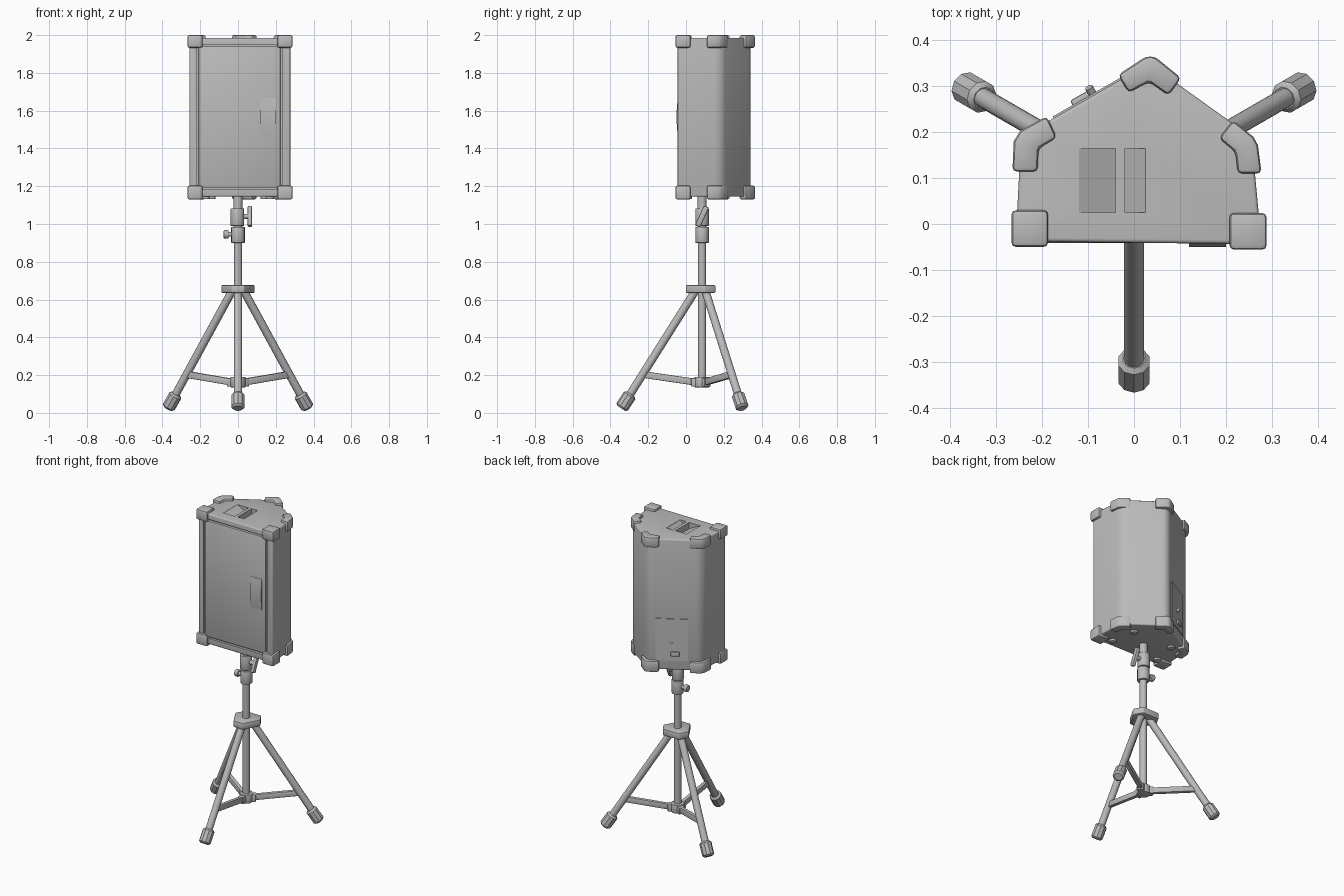
import bpy, bmesh, math
from mathutils import Vector, Matrix

old = bpy.data.objects.get("Cube")
if old:
    bpy.data.objects.remove(old, do_unlink=True)

GREY = (0.5, 0.5, 0.5, 1)
mat = bpy.data.materials.new("plain_grey")
mat.use_nodes = True
mat.diffuse_color = GREY
mat.node_tree.nodes["Principled BSDF"].inputs["Base Color"].default_value = GREY


def finish(name, bm, bevel=0, segs=2, cutters=(), angle=35):
    """Turn a bmesh into an object with baked bevel and cuts."""
    bmesh.ops.recalc_face_normals(bm, faces=bm.faces)
    me = bpy.data.meshes.new(name)
    bm.to_mesh(me)
    bm.free()
    me.materials.append(mat)
    ob = bpy.data.objects.new(name, me)
    bpy.context.collection.objects.link(ob)
    if bevel:
        m = ob.modifiers.new("bevel", 'BEVEL')
        m.width, m.segments = bevel, segs
        m.limit_method, m.angle_limit = 'ANGLE', math.radians(40)
    for c in cutters:
        m = ob.modifiers.new("cut", 'BOOLEAN')
        m.operation, m.object, m.solver = 'DIFFERENCE', c, 'EXACT'
    deps = bpy.context.evaluated_depsgraph_get()
    baked = bpy.data.meshes.new_from_object(ob.evaluated_get(deps))
    ob.modifiers.clear()
    ob.data = baked
    for p in baked.polygons:
        p.use_smooth = True
    baked.set_sharp_from_angle(angle=math.radians(angle))
    for c in cutters:
        bpy.data.objects.remove(c, do_unlink=True)
    return ob


def prism(name, pts, lo, hi, axis='z', **kw):
    """Extrude an outline along z, or an (x, z) outline along y."""
    bm = bmesh.new()
    place = (lambda a, b, h: (a, b, h)) if axis == 'z' else (lambda a, b, h: (a, h, b))
    rings = [[bm.verts.new(place(a, b, h)) for a, b in pts] for h in (lo, hi)]
    n = len(pts)
    bm.faces.new(rings[0])
    bm.faces.new(rings[1])
    for i in range(n):
        j = (i + 1) % n
        bm.faces.new((rings[0][i], rings[0][j], rings[1][j], rings[1][i]))
    return finish(name, bm, **kw)


def box(name, centre, size, rot=Matrix(), **kw):
    bm = bmesh.new()
    bmesh.ops.create_cube(bm, size=1, matrix=Matrix.Translation(centre) @ rot @ Matrix.Diagonal((*size, 1)))
    return finish(name, bm, **kw)


def tube(name, a, b, r, sides=16, **kw):
    a, b = Vector(a), Vector(b)
    d = b - a
    turn = d.to_track_quat('Z', 'Y').to_matrix().to_4x4()
    bm = bmesh.new()
    bmesh.ops.create_cone(bm, cap_ends=True, segments=sides, radius1=r, radius2=r, depth=d.length,
                          matrix=Matrix.Translation((a + b) / 2) @ turn)
    return finish(name, bm, **kw)


def rounded(corners, steps=6):
    """Round each (x, y, reach) corner of an outline."""
    out = []
    for i, (x, y, r) in enumerate(corners):
        p = Vector((x, y))
        ends = [p + (Vector(corners[k][:2]) - p).normalized() * r
                for k in (i - 1, (i + 1) % len(corners))]
        for s in range(steps + 1):
            t = s / steps
            out.append(tuple(ends[0] * (1 - t) ** 2 + p * 2 * t * (1 - t) + ends[1] * t * t))
    return out


# Cabinet: five-cornered body with grille opening and carry handle scoops
outline = rounded([(-.258, -.038, .012), (.278, -.044, .012), (.256, .19, .04),
                   (.033, .35, .035), (-.246, .19, .04)])
cuts = [box("grille_cutter", (.008, -.04, 1.567), (.456, .03, .768)),
        prism("scoop_cutter", [(-.12, 1.984), (-.12, 2.02), (-.04, 2.02), (-.04, 1.945)], .025, .165, 'y'),
        prism("scoop_cutter", [(-.02, 1.945), (-.02, 2.02), (.025, 2.02), (.025, 1.984)], .025, .165, 'y')]
prism("cabinet", outline, 1.145, 1.985, bevel=.012, segs=3, cutters=cuts)

# Grille panel and curved badge plate
box("grille_panel", (.008, -.031, 1.567), (.432, .02, .748), bevel=.003)
bm = bmesh.new()
rows = []
for i in range(9):
    t = i / 4 - 1
    rows.append([bm.verts.new((x, y, 1.566 + .1 * t))
                 for x, y in ((.12, -.038), (.12, -.043 - .007 * (1 - t * t)),
                              (.2, -.043 - .007 * (1 - t * t)), (.2, -.038))])
for a, b in zip(rows, rows[1:]):
    for k in range(4):
        bm.faces.new((a[k], a[(k + 1) % 4], b[(k + 1) % 4], b[k]))
bm.faces.new(rows[0])
bm.faces.new(rows[-1])
finish("badge_plate", bm)

# Corner guards, top and bottom
front_right = [(-.267, -.05), (-.187, -.05), (-.187, .03), (-.267, .03)]
front_left = [(.208, -.056), (.289, -.056), (.289, .024), (.208, .024)]
side_right = [(-.265, .114), (-.262, .18), (-.248, .203), (-.19, .235), (-.168, .188), (-.208, .165), (-.21, .114)]
side_left = [(.278, .11), (.27, .172), (.26, .19), (.216, .226), (.185, .187), (.221, .157), (.226, .11)]
rear = [(-.035, .325), (.02, .361), (.035, .367), (.05, .361), (.103, .318), (.075, .28), (.033, .31), (-.012, .286)]
guards = {"front_right": front_right, "front_left": front_left, "side_right": side_right,
          "side_left": side_left, "rear": rear}
for where, pts in guards.items():
    for end, lo, hi in (("top", 1.933, 2.0), ("bottom", 1.13, 1.203)):
        prism(f"{where}_{end}_guard", pts, lo, hi, bevel=.01)

# Connection panel on the rear right face
start, stop = Vector((.033, .35, 0)), Vector((-.246, .19, 0))
along = (stop - start).normalized()
out = Vector((along.y, -along.x, 0))
if out.y < 0:
    out.negate()
turn = Matrix((along, out, Vector((0, 0, 1)))).transposed().to_4x4()


def on_rear(t, z, lift):
    return start + along * t + out * lift + Vector((0, 0, z))


box("connection_panel", on_rear(.145, 1.34, 0), (.19, .008, .27), turn)
box("power_socket", on_rear(.165, 1.25, .006), (.05, .018, .03), turn, bevel=.004)
tube("volume_knob", on_rear(.14, 1.32, 0), on_rear(.14, 1.33, .02), .009, 12)

# Rubber feet under the cabinet
for x, y in ((-.17, .01), (.17, .01), (-.14, .17), (.14, .17)):
    tube("rubber_foot", (x, y, 1.15), (x, y, 1.132), .022, bevel=.005)

# Stand pole, clamps and collars
PY = .085
tube("stand_pole", (0, PY, .14), (0, PY, .95), .022)
tube("upper_pole", (0, PY, .95), (0, PY, 1.15), .024)
tube("lower_clamp", (0, PY, .9), (0, PY, .985), .036, bevel=.004)
tube("upper_clamp", (-.003, PY, .99), (-.003, PY, 1.082), .036, bevel=.004)
tube("brace_collar", (0, PY, .135), (0, PY, .19), .04, bevel=.004)
tube("lower_knob_stem", (-.03, PY, .945), (-.055, PY, .945), .012)
tube("lower_knob", (-.05, PY, .945), (-.076, PY, .945), .022, 12, bevel=.004)
tube("wing_stem", (.03, PY, 1.04), (.056, PY, 1.04), .014)
box("wing_handle", (.063, PY, 1.04), (.024, .03, .115), Matrix.Rotation(-.42, 4, 'X'), bevel=.008)

# Three-lobed hub, legs, tips and braces
angles = [math.radians(a) for a in (-90, 30, 150)]


def spoke(a, r, z, side=0):
    return Vector((r * math.cos(a) - side * math.sin(a), PY + r * math.sin(a) + side * math.cos(a), z))


hub = [tuple(spoke(a, .085, 0, s)[:2]) for a in angles for s in (-.032, .032)]
prism("leg_hub", hub, .635, .677, bevel=.006)
for name, a in zip(("front", "left", "right"), angles):
    tube(f"{name}_leg", spoke(a, .03, .655), spoke(a, .405, .06), .0215)
    tube(f"{name}_leg_tip", spoke(a, .378, .1), spoke(a, .428, .024), .036, 10, bevel=.01, segs=1)
    p, q = spoke(a, .03, .162), spoke(a, .31, .203)
    tilt = (q - p).to_track_quat('X', 'Z').to_matrix().to_4x4()
    box(f"{name}_brace", (p + q) / 2, ((q - p).length, .024, .036), tilt, bevel=.004)
    box(f"{name}_brace_lug", spoke(a, .04, .162), (.035, .04, .045), Matrix.Rotation(a, 4, 'Z'), bevel=.004)
